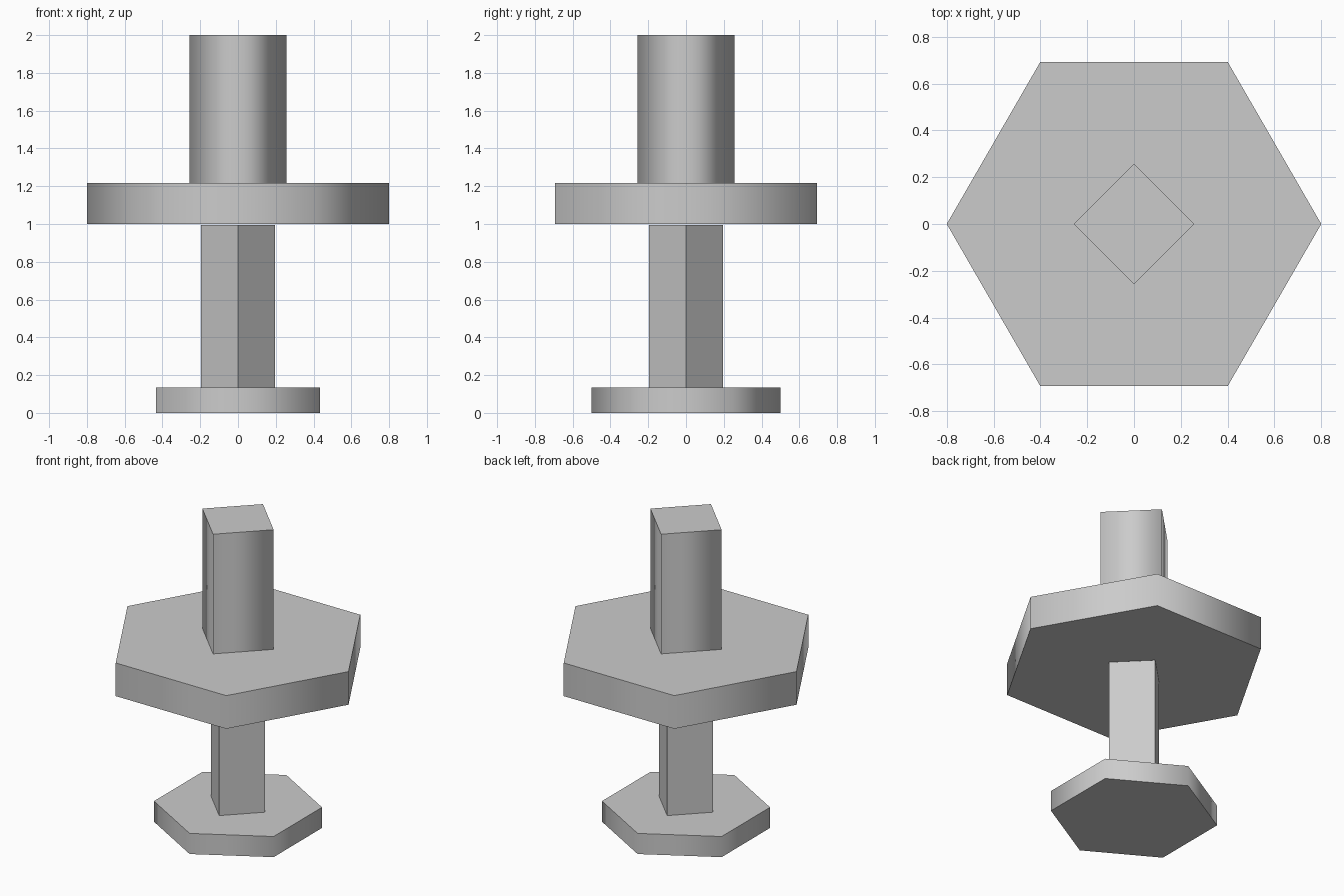
import bpy, bmesh, math

if "Cube" in bpy.data.objects:
    bpy.data.objects.remove(bpy.data.objects["Cube"])

grey = bpy.data.materials.new("light_grey")
grey.diffuse_color = (0.6, 0.6, 0.6, 1.0)
grey.use_nodes = True
grey.node_tree.nodes["Principled BSDF"].inputs["Base Color"].default_value = grey.diffuse_color


def prism(name, sides, radius, z0, z1, turn=0.0, smooth=True):
    """Upright prism with a corner at angle `turn`; smooth sides, crisp rims."""
    bm = bmesh.new()
    ring = [bm.verts.new((radius * math.cos(turn + math.tau * i / sides),
                          radius * math.sin(turn + math.tau * i / sides), z0))
            for i in range(sides)]
    bottom = bm.faces.new(ring)
    extruded = bmesh.ops.extrude_face_region(bm, geom=[bottom], use_keep_orig=True)
    for v in extruded["geom"]:
        if isinstance(v, bmesh.types.BMVert):
            v.co.z = z1
    bmesh.ops.recalc_face_normals(bm, faces=bm.faces)
    for f in bm.faces:
        f.smooth = smooth and abs(f.normal.z) < 0.5
    for e in bm.edges:
        # Rim edges are level, side edges are upright
        e.smooth = abs(e.verts[0].co.z - e.verts[1].co.z) > 1e-4
    mesh = bpy.data.meshes.new(name)
    bm.to_mesh(mesh)
    bm.free()
    mesh.materials.append(grey)
    obj = bpy.data.objects.new(name, mesh)
    bpy.context.collection.objects.link(obj)
    return obj


# Foot, with corners pointing front and back
prism("base", 6, 0.5, 0.0, 0.135, turn=math.pi / 2)
# Square post set cornerwise, flat shaded
prism("lower_post", 4, 0.195, 0.135, 0.995, smooth=False)
# Wide plate, with corners pointing left and right
prism("plate", 6, 0.8, 1.0, 1.217)
# Square column set cornerwise
prism("upper_column", 4, 0.258, 1.217, 2.0)
